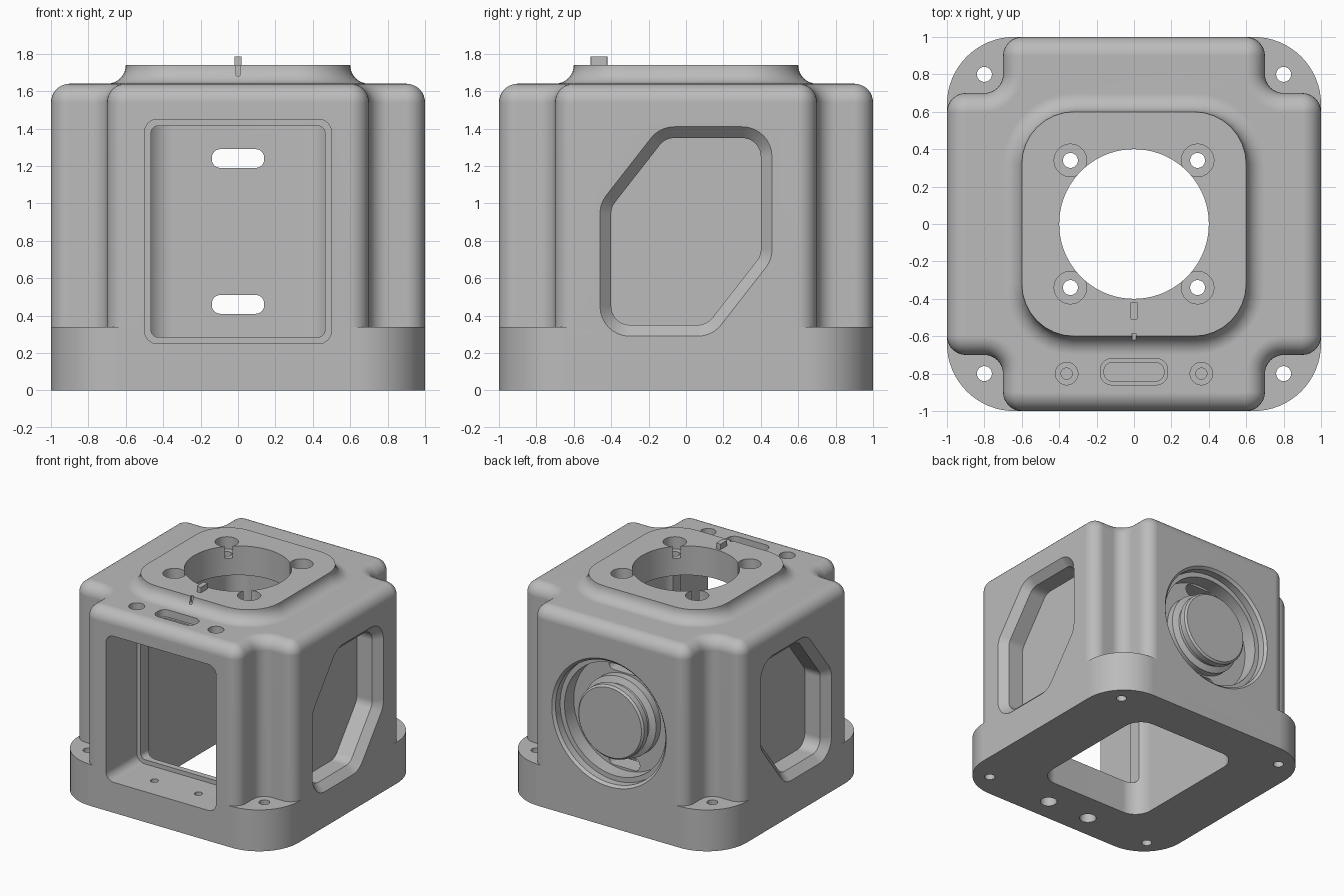
import bpy, bmesh, math
from mathutils import Vector, Matrix

if "Cube" in bpy.data.objects:
    bpy.data.objects.remove(bpy.data.objects["Cube"])

GREY = (0.5, 0.5, 0.5, 1)
metal = bpy.data.materials.new("grey_metal")
metal.use_nodes = True
metal.diffuse_color = GREY
metal.node_tree.nodes["Principled BSDF"].inputs["Base Color"].default_value = GREY


def outline(corners, r, inset=0, n=8):
    """Counter-clockwise polygon with filleted corners, offset inward by inset."""
    pts = [Vector(c) for c in corners]
    out = []
    for i, p in enumerate(pts):
        u = (p - pts[i - 1]).normalized()
        v = (pts[(i + 1) % len(pts)] - p).normalized()
        turn = math.atan2(u.x * v.y - u.y * v.x, u.dot(v))
        s = 1 if turn > 0 else -1
        nu, nv = Vector((-u.y, u.x)), Vector((-v.y, v.x))
        centre = p + s * r * (nu + nv) / (1 + nu.dot(nv))
        rad = max(r - s * inset, 0.002)
        for k in range(n + 1):
            out.append(centre - s * rad * (Matrix.Rotation(turn * k / n, 2) @ nu))
    return out


def rect(u0, u1, v0, v1):
    return [(u0, v0), (u1, v0), (u1, v1), (u0, v1)]


def circle(u, v, r, n=48):
    return [Vector((u + r * math.cos(math.tau * k / n), v + r * math.sin(math.tau * k / n)))
            for k in range(n)]


PLACE = {"z": lambda u, v, w: (u, v, w),
         "y": lambda u, v, w: (u, w, v),
         "x": lambda u, v, w: (w, u, v)}


def loft(name, axis, rings):
    """Closed solid through (outline, position along axis) sections."""
    bm = bmesh.new()
    loops = [[bm.verts.new(PLACE[axis](p.x, p.y, w)) for p in pts] for pts, w in rings]
    for a, b in zip(loops, loops[1:]):
        for i in range(len(a)):
            j = (i + 1) % len(a)
            bm.faces.new((a[i], a[j], b[j], b[i]))
    bm.faces.new(loops[0])
    bm.faces.new(loops[-1])
    bmesh.ops.recalc_face_normals(bm, faces=bm.faces)
    mesh = bpy.data.meshes.new(name)
    bm.to_mesh(mesh)
    bm.free()
    mesh.materials.append(metal)
    ob = bpy.data.objects.new(name, mesh)
    bpy.context.collection.objects.link(ob)
    return ob


def prism(axis, pts, w0, w1, name="cutter"):
    return loft(name, axis, [(pts, w0), (pts, w1)])


def activate(ob):
    bpy.ops.object.select_all(action="DESELECT")
    ob.select_set(True)
    bpy.context.view_layer.objects.active = ob


def combine(target, tool, operation="DIFFERENCE"):
    mod = target.modifiers.new("combine", "BOOLEAN")
    mod.operation, mod.solver, mod.object = operation, "EXACT", tool
    tool.hide_render = True
    activate(target)
    bpy.ops.object.modifier_apply(modifier=mod.name)
    bpy.data.objects.remove(tool)


ARC = [math.pi / 2 * k / 8 for k in range(9)]

# Flanged base
housing = prism("z", outline(rect(-1, 1, -1, 1), 0.36, n=16), 0, 0.34, "housing")

# Upper body with notched corners and rounded top edge
quarter = [(1, 0.7), (0.7, 0.7), (0.7, 1)]
cross = []
for k in range(4):
    turn = Matrix.Rotation(k * math.pi / 2, 2)
    cross += [turn @ Vector(p) for p in quarter]
body = loft("body", "z", [(outline(cross, 0.101), 0.1)] + [
    (outline(cross, 0.101, 0.1 * (1 - math.cos(t))), 1.54 + 0.1 * math.sin(t)) for t in ARC])
combine(housing, body, "UNION")

# Raised top pad flowing into the body with a concave fillet
pad = rect(-0.6, 0.6, -0.6, 0.6)
top_pad = loft("top_pad", "z", [(outline(pad, 0.28, -0.1), 1.58)] + [
    (outline(pad, 0.28, 0.1 * math.sin(t) - 0.1), 1.74 - 0.1 * math.cos(t)) for t in ARC])
combine(housing, top_pad, "UNION")

# Inner cavity, top bore, front opening and its inner lip
cutters = [
    prism("z", outline(rect(-0.5, 0.5, -0.55, 0.65), 0.15), -0.1, 1.5),
    prism("z", circle(0, 0, 0.4, 96), 1.3, 1.9),
    prism("y", outline(rect(-0.5, 0.5, 0.25, 1.45), 0.07), -1.1, -0.6),
    prism("y", outline(rect(-0.465, 0.465, 0.285, 1.415), 0.04), -0.7, -0.4),
]

# Chamfered blind pockets on both sides
HEX = [(-0.46, 0.29), (0.14, 0.29), (0.46, 0.7), (0.46, 1.41), (-0.14, 1.41), (-0.46, 1.0)]
for s in (-1, 1):
    cutters.append(loft("cutter", "x", [(outline(HEX, 0.16, d), s * w) for d, w in
                                        ((-0.01, 1.01), (0.06, 0.94), (0.06, 0.8))]))

# Stepped round recess at the back
cutters.append(loft("cutter", "y", [(circle(0, 0.85, r, 96), w) for r, w in
                    ((0.53, 1.01), (0.5, 0.98), (0.5, 0.92), (0.46, 0.92), (0.46, 0.8))]))

# Screw holes in the top pad and the base flange
for sx in (-1, 1):
    for sy in (-1, 1):
        cutters.append(prism("z", circle(sx * 0.34, sy * 0.34, 0.087), 1.64, 1.9))
        cutters.append(prism("z", circle(sx * 0.34, sy * 0.34, 0.04), 1.4, 1.9))
        cutters.append(prism("z", circle(sx * 0.8, sy * 0.8, 0.04), -0.1, 0.5))
    # Stepped holes above and below the front opening
    cutters.append(prism("z", circle(sx * 0.36, -0.8, 0.06), 1.57, 1.8))
    cutters.append(prism("z", circle(sx * 0.36, -0.8, 0.03), 1.4, 1.8))
    cutters.append(prism("z", circle(sx * 0.2, -0.8, 0.065), -0.1, 0.12))
    cutters.append(prism("z", circle(sx * 0.2, -0.8, 0.03), -0.1, 0.3))

# Stepped slot in the front ledge and index groove in the pad
cutters.append(prism("z", outline(rect(-0.18, 0.18, -0.86, -0.72), 0.06), 1.58, 1.8))
cutters.append(prism("z", outline(rect(-0.16, 0.16, -0.84, -0.74), 0.045), 1.4, 1.8))
cutters.append(prism("y", outline(rect(-0.012, 0.012, 1.68, 1.8), 0.011), -0.7, -0.585))

for cutter in cutters:
    combine(housing, cutter)

# Round hub inside the back recess
hub = loft("hub", "y", [(circle(0, 0.85, r, 96), w) for r, w in
           ((0.33, 0.75), (0.33, 0.86), (0.28, 0.88), (0.28, 0.92), (0.3, 0.92),
            (0.3, 0.97), (0.285, 0.985))])
combine(housing, hub, "UNION")

# Slots through the back wall
for z in (0.46, 1.24):
    combine(housing, prism("y", outline(rect(-0.14, 0.14, z - 0.05, z + 0.05), 0.045), 0.6, 0.9))

# Locating key on the pad
prism("z", outline(rect(-0.02, 0.02, -0.51, -0.42), 0.005, n=2), 1.73, 1.785, "locating_key")

# Smooth curved surfaces, keep edges sharp and flats flat
activate(housing)
bpy.ops.object.shade_smooth_by_angle(angle=math.radians(30))
weighted = housing.modifiers.new("flat_normals", "WEIGHTED_NORMAL")
weighted.keep_sharp = True
